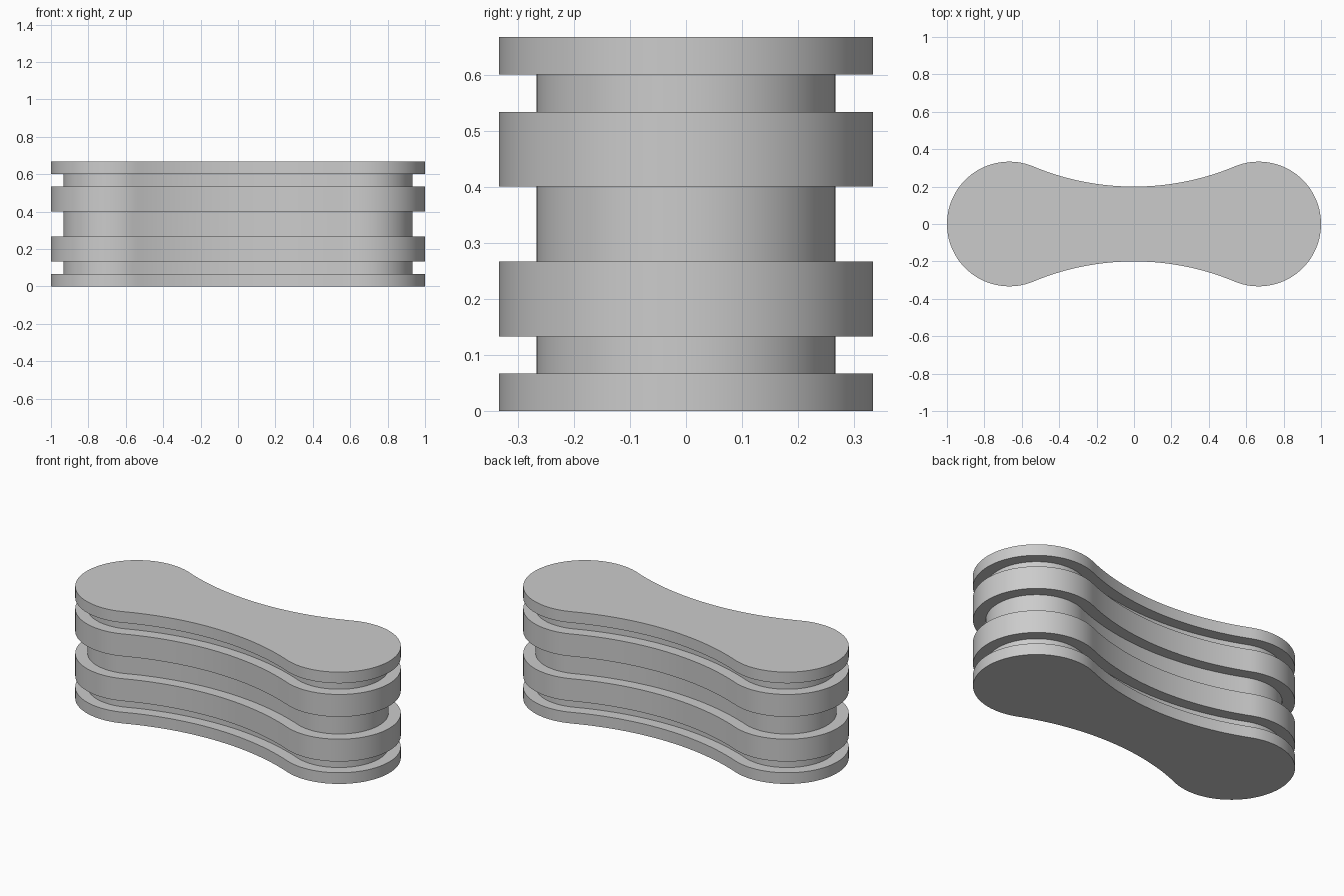
import bpy
import bmesh
from math import sin, cos, pi, atan2, radians

cube = bpy.data.objects.get("Cube")
if cube:
    bpy.data.objects.remove(cube, do_unlink=True)

UNIT = 1 / 15            # height of the thinnest layer, also the groove depth
LOBE_X = 2 / 3           # centre of each round end
LOBE_R = 1 / 3
WAIST = 0.2              # half width at the middle
WAIST_R = 1.4            # hollow arc, tangent to both round ends

grey = bpy.data.materials.new("plain_grey")
grey.use_nodes = True
colour = (0.6, 0.6, 0.6, 1)
grey.diffuse_color = colour
grey.node_tree.nodes["Principled BSDF"].inputs["Base Color"].default_value = colour


def arc(cx, cy, r, start, end, steps):
    """Points along an arc, leaving out the last one."""
    angles = (start + (end - start) * i / steps for i in range(steps))
    return [(cx + r * cos(a), cy + r * sin(a)) for a in angles]


def outline(inset):
    """Bone-shaped outline, moved inward by inset."""
    hollow_y = WAIST + WAIST_R
    t = atan2(hollow_y, LOBE_X)      # slope of the line joining the arc centres
    r, big = LOBE_R - inset, WAIST_R + inset
    return (arc(LOBE_X, 0, r, t - pi, pi - t, 64)
            + arc(0, hollow_y, big, -t, t - pi, 40)
            + arc(-LOBE_X, 0, r, t, 2 * pi - t, 64)
            + arc(0, -hollow_y, big, pi - t, t, 40))


def layer(name, bottom, height, inset):
    bm = bmesh.new()
    base = bm.faces.new([bm.verts.new((x, y, bottom)) for x, y in outline(inset)])
    lifted = bmesh.ops.extrude_face_region(bm, geom=[base], use_keep_orig=True)
    top = [v for v in lifted["geom"] if isinstance(v, bmesh.types.BMVert)]
    bmesh.ops.translate(bm, verts=top, vec=(0, 0, height))
    bmesh.ops.recalc_face_normals(bm, faces=bm.faces)
    mesh = bpy.data.meshes.new(name)
    bm.to_mesh(mesh)
    bm.free()
    mesh.materials.append(grey)
    obj = bpy.data.objects.new(name, mesh)
    bpy.context.collection.objects.link(obj)
    obj.select_set(True)
    bpy.context.view_layer.objects.active = obj


# Stack of wide plates and inset cores, from the bottom up
bpy.ops.object.select_all(action="DESELECT")
stack = [("bottom_plate", 1, 0), ("lower_core", 1, 1), ("lower_plate", 2, 0),
         ("middle_core", 2, 1), ("upper_plate", 2, 0), ("upper_core", 1, 1),
         ("top_plate", 1, 0)]
level = 0
for name, units, inset in stack:
    layer(name, level * UNIT, units * UNIT, inset * UNIT)
    level += units

bpy.ops.object.shade_smooth_by_angle(angle=radians(30))
